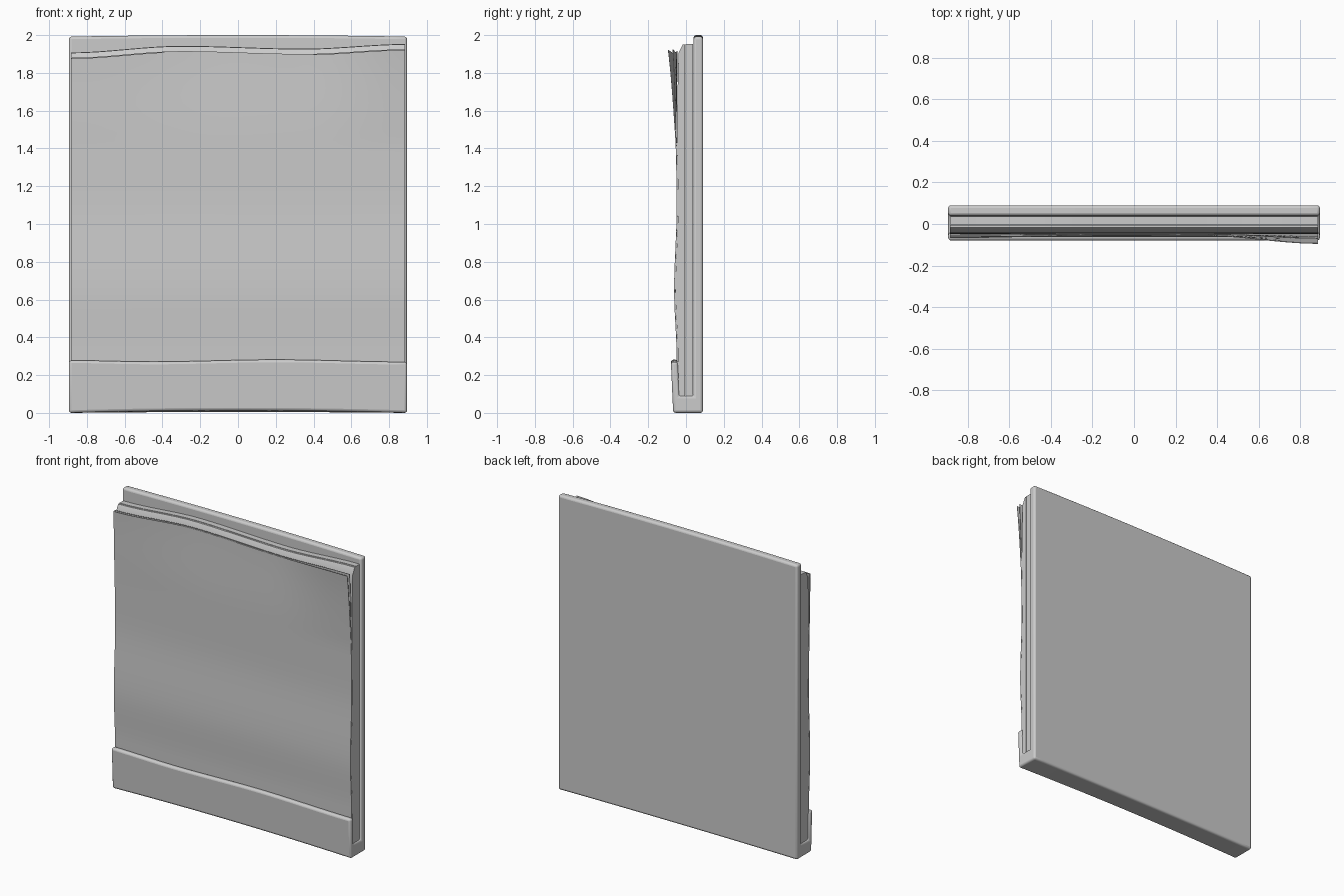
import bpy, bmesh, math

cube = bpy.data.objects.get("Cube")
if cube:
    bpy.data.objects.remove(cube, do_unlink=True)

grey = bpy.data.materials.new("plain grey card")
grey.use_nodes = True
COLOUR = (0.6, 0.6, 0.6, 1)
grey.diffuse_color = COLOUR
grey.node_tree.nodes["Principled BSDF"].inputs["Base Color"].default_value = COLOUR


def smooth_curve(points, t):
    """Eased interpolation through (t, value) points."""
    if t <= points[0][0]:
        return points[0][1]
    for (a, va), (b, vb) in zip(points, points[1:]):
        if t <= b:
            f = (t - a) / (b - a)
            return va + (vb - va) * f * f * (3 - 2 * f)
    return points[-1][1]


def finish(name, bm, bevel, segments):
    bmesh.ops.recalc_face_normals(bm, faces=bm.faces)
    mesh = bpy.data.meshes.new(name)
    bm.to_mesh(mesh)
    bm.free()
    mesh.materials.append(grey)
    obj = bpy.data.objects.new(name, mesh)
    bpy.context.collection.objects.link(obj)
    if bevel:
        mod = obj.modifiers.new("soft edges", "BEVEL")
        mod.width, mod.segments = bevel, segments
        mod.limit_method, mod.angle_limit = "ANGLE", math.radians(40)
    bpy.ops.object.select_all(action="DESELECT")
    obj.select_set(True)
    bpy.context.view_layer.objects.active = obj
    bpy.ops.object.shade_smooth_by_angle(angle=math.radians(35))
    return obj


def slab(name, top, front, back, half=0.885, bottom=0.09, bevel=0):
    """Upright slab between a front and a back surface y(x, z)."""
    bm = bmesh.new()
    bmesh.ops.create_grid(bm, x_segments=24, y_segments=40, size=1)
    sheet = list(bm.faces)
    for v in bm.verts:
        x = v.co.x * half
        z = bottom + (top(x) - bottom) * (v.co.y + 1) / 2
        v.co = (x, front(x, z), z)
    new = bmesh.ops.extrude_face_region(bm, geom=sheet, use_keep_orig=True)["geom"]
    for v in new:
        if isinstance(v, bmesh.types.BMVert):
            v.co.y = back(v.co.x, v.co.z)
    return finish(name, bm, bevel, 1)


# Shared waves of the paper
FACE = [(0.09, -0.038), (0.3, -0.043), (0.65, -0.056), (1.1, -0.042), (1.5, -0.048), (1.95, -0.04)]
EDGE = [(-0.89, 1.88), (-0.3, 1.915), (0.35, 1.9), (0.89, 1.925)]
CURL = [(-0.89, 0.022), (-0.1, 0.006), (0.3, 0.008), (0.89, 0.046)]


def page_top(x):
    return smooth_curve(EDGE, x)


def face(x, z):
    return smooth_curve(FACE, z)


def block_front(x, z):
    # The stack's top front edge slopes back
    return face(x, z) + 0.025 * max(0, (z - page_top(x)) / 0.028)


def curled(amount, offset):
    def y(x, z):
        lift = max(0, (z - 1.4) / 0.5) ** 1.4
        return face(x, z) - offset - amount * smooth_curve(CURL, x) * lift
    return y


# Stack of inner pages, in two layers
slab("front_page_stack", lambda x: page_top(x) + 0.026, block_front, lambda x, z: -0.004)
slab("rear_page_stack", lambda x: page_top(x) + 0.028, lambda x, z: -0.003, lambda x, z: 0.036)

# Loose sheets curling away at the top corners
for name, amount, offset, drop in (("second_sheet", 0.55, 0.001, 0), ("front_sheet", 1, 0.004, 0.004)):
    slab(name, lambda x, d=drop: page_top(x) - d, curled(amount, offset + 0.003), curled(amount, offset))

# Folded cover: back board, spine and short front flap
PROFILE = [(0.09, 0.0), (0.09, 2.0), (0.04, 2.0), (0.04, 0.09), (-0.037, 0.09),
           (-0.043, 0.278), (-0.08, 0.278), (-0.068, 0.0)]
FLAP = [(-0.89, 0.0), (-0.45, -0.007), (0.2, 0.004), (0.89, -0.008)]
bm = bmesh.new()
STATIONS = 24
rings = []
for i in range(STATIONS + 1):
    x = 0.895 * (2 * i / STATIONS - 1)
    arch = 1 - (x / 0.895) ** 2
    ring = []
    for y, z in PROFILE:
        if z == 0:
            z += 0.013 * arch if y < 0 else 0.004 * arch
        elif z == 2:
            z -= 0.008 * (1 - arch)
        elif z > 0.2:
            z += smooth_curve(FLAP, x)
        ring.append(bm.verts.new((x, y, z)))
    rings.append(ring)
count = len(PROFILE)
for a, b in zip(rings, rings[1:]):
    for j in range(count):
        k = (j + 1) % count
        bm.faces.new((a[j], a[k], b[k], b[j]))
bm.faces.new(rings[0])
bm.faces.new(rings[-1])
finish("folded_cover", bm, 0.014, 3)
